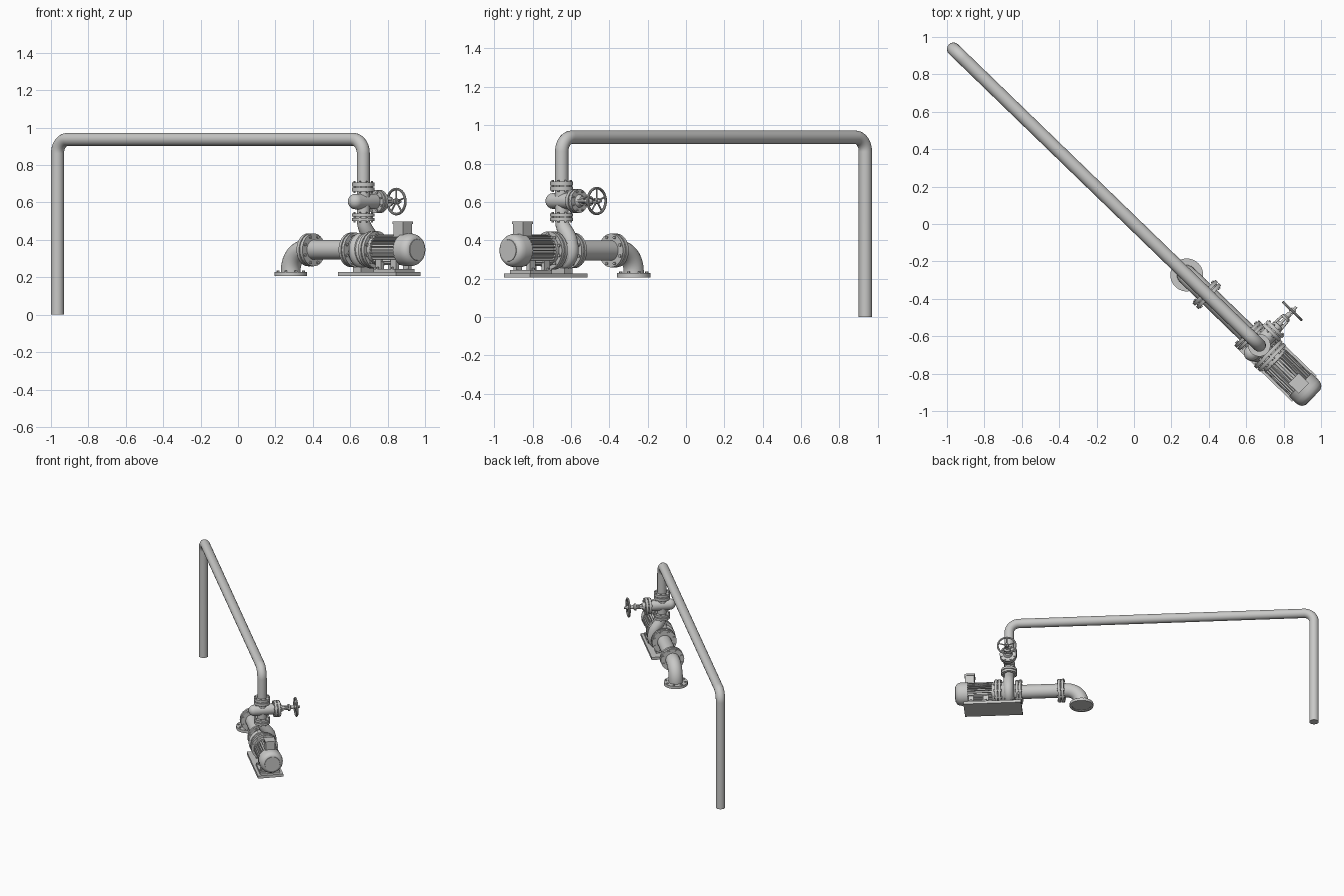
import bpy, bmesh, math
from mathutils import Vector, Matrix

cube = bpy.data.objects.get("Cube")
if cube:
    bpy.data.objects.remove(cube, do_unlink=True)

steel = bpy.data.materials.new("light_grey_steel")
steel.use_nodes = True
GREY = (0.58, 0.58, 0.57, 1)
steel.diffuse_color = GREY
steel.node_tree.nodes["Principled BSDF"].inputs["Base Color"].default_value = GREY

# Pump frame: X along the shaft, Y toward the handwheel, origin below the riser
FRAME = Matrix.Translation((0.67, -0.648, 0)) @ Matrix.Rotation(math.radians(-44.07), 4, 'Z')
X, Y, Z = Vector((1, 0, 0)), Vector((0, 1, 0)), Vector((0, 0, 1))
SHAFT = 0.347    # shaft height
VALVE = 0.605    # valve height
TOP = 0.937      # overhead pipe height
PIPE = 0.035
SUCTION = 0.053


def finish(bm, name, angle=35):
    bmesh.ops.remove_doubles(bm, verts=bm.verts, dist=0.00005)
    bmesh.ops.recalc_face_normals(bm, faces=bm.faces)
    me = bpy.data.meshes.new(name)
    bm.to_mesh(me)
    bm.free()
    place(me, name, angle)


def place(me, name, angle):
    me.transform(FRAME)
    me.materials.clear()
    me.materials.append(steel)
    me.shade_smooth()
    me.set_sharp_from_angle(angle=math.radians(angle))
    bpy.context.collection.objects.link(bpy.data.objects.new(name, me))


def lathe(bm, profile, at, axis, n=40, caps=True):
    """Revolve (radius, distance) points about an axis through a point."""
    q = axis.to_track_quat('Z', 'Y')
    rings = []
    for r, t in profile:
        rings.append([bm.verts.new(Vector(at) + q @ Vector(
            (r * math.cos(k * math.tau / n), r * math.sin(k * math.tau / n), t))) for k in range(n)])
    for a, b in zip(rings, rings[1:]):
        for k in range(n):
            j = (k + 1) % n
            bm.faces.new((a[k], a[j], b[j], b[k]))
    if caps:
        bm.faces.new(rings[0])
        bm.faces.new(rings[-1])


def rod(bm, a, b, r, n=12):
    a, b = Vector(a), Vector(b)
    lathe(bm, [(r, 0), (r, (b - a).length)], a, b - a, n)


def box(bm, centre, size):
    m = Matrix.Translation(centre) @ Matrix.Diagonal((*size, 1))
    bmesh.ops.create_cube(bm, size=1, matrix=m)


def turned(name, profile, at, axis, n=40):
    bm = bmesh.new()
    lathe(bm, profile, at, axis, n)
    finish(bm, name)


def flange(name, at, axis, r, half, bolts=8):
    """Two bolted discs with a narrow joint between them."""
    bm = bmesh.new()
    g = 0.003
    lathe(bm, [(r, -half), (r, -g), (r * 0.8, -g), (r * 0.8, g), (r, g), (r, half)], at, axis)
    q = axis.to_track_quat('Z', 'Y')
    for k in range(bolts):
        a = (k + 0.5) * math.tau / bolts
        p = Vector(at) + q @ Vector((math.cos(a), math.sin(a), 0)) * r * 0.84
        rod(bm, p - axis * (half + 0.007), p + axis * (half + 0.007), r * 0.1, 6)
    finish(bm, name)


def tube(name, points, radius, scales=None):
    """Sweep a round section along a path."""
    cu = bpy.data.curves.new(name, 'CURVE')
    cu.dimensions = '3D'
    cu.bevel_depth = radius
    cu.bevel_resolution = 8
    cu.use_fill_caps = True
    sp = cu.splines.new('POLY')
    sp.points.add(len(points) - 1)
    for i, p in enumerate(points):
        sp.points[i].co = (*p, 1)
        sp.points[i].radius = scales[i] if scales else 1
    ob = bpy.data.objects.new(name + "_path", cu)
    bpy.context.collection.objects.link(ob)
    dg = bpy.context.evaluated_depsgraph_get()
    me = bpy.data.meshes.new_from_object(ob.evaluated_get(dg))
    me.name = name
    bpy.data.objects.remove(ob, do_unlink=True)
    place(me, name, 50)


def bend(cx, cz, r, start, end, n=12):
    """Arc points in the XZ plane."""
    return [(cx + r * math.cos(math.radians(start + (end - start) * i / n)), 0,
             cz + r * math.sin(math.radians(start + (end - start) * i / n))) for i in range(n + 1)]


# Overhead delivery pipe
FAR, B = -2.276, 0.075
tube("delivery_pipe", [(0, 0, 0.69)] + bend(-B, TOP - B, B, 0, 90)
     + bend(FAR + B, TOP - B, B, 90, 180) + [(FAR, 0, 0)], PIPE)

# Suction line with its elbow and flanges
tube("suction_pipe", [(-0.06, 0, SHAFT), (-0.39, 0, SHAFT)], SUCTION)
tube("suction_elbow", [(-0.38, 0, SHAFT)] + bend(-0.43, SHAFT - 0.11, 0.11, 90, 180)
     + [(-0.54, 0, 0.22)], SUCTION)
flange("suction_joint", (-0.39, 0, SHAFT), X, 0.088, 0.022)
bm = bmesh.new()
lathe(bm, [(0.07, 0.005), (0.07, 0), (0.088, 0), (0.088, 0.022), (0.06, 0.022)], (-0.54, 0, 0.207), Z)
for k in range(8):
    a = (k + 0.5) * math.tau / 8
    c, s = 0.073 * math.cos(a) - 0.54, 0.073 * math.sin(a)
    rod(bm, (c, s, 0.22), (c, s, 0.237), 0.008, 6)
finish(bm, "inlet_flange")

# Pump casing: central body, growing scroll and swan neck outlet
turned("pump_body", [(0.055, -0.08), (0.06, -0.04), (0.085, -0.033), (0.09, 0.03), (0.07, 0.06)],
       (0, 0, SHAFT), X)
path, scales = [], []
for i in range(33):
    a = math.radians(110 + 270 * i / 32)
    path.append((0, 0.072 * math.cos(a), SHAFT + 0.072 * math.sin(a)))
    scales.append(0.7 + 0.4 * i / 32)
path += [(0, 0.058, 0.405), (0, 0.038, 0.435), (0, 0.016, 0.462), (0, 0.004, 0.485), (0, 0, 0.51)]
scales += [1.15, 1.15, 1.1, 1.03, 1]
tube("pump_scroll", path, PIPE, scales)
flange("pump_inlet_flange", (-0.075, 0, SHAFT), X, 0.092, 0.02)
flange("motor_adapter_flange", (0.08, 0, SHAFT), X, 0.1, 0.022, 10)

# Motor: finned barrel, rounded fan cowl, terminal box
turned("motor_barrel", [(0.08, 0.09), (0.08, 0.125), (0.069, 0.127), (0.069, 0.32)], (0, 0, SHAFT), X)
bm = bmesh.new()
for k in range(28):
    m = Matrix.Translation((0.22, 0, SHAFT)) @ Matrix.Rotation(k * math.tau / 28, 4, 'X')
    m = m @ Matrix.Translation((0, 0, 0.073)) @ Matrix.Diagonal((0.2, 0.005, 0.018, 1))
    bmesh.ops.create_cube(bm, size=1, matrix=m)
finish(bm, "motor_fins")
turned("fan_cowl", [(0.07, 0.305), (0.086, 0.305), (0.087, 0.355), (0.083, 0.375), (0.074, 0.39),
                    (0.06, 0.398), (0.057, 0.398), (0.056, 0.401)], (0, 0, SHAFT), X)
bm = bmesh.new()
box(bm, (0.293, 0, 0.452), (0.07, 0.07, 0.07))
box(bm, (0.293, 0, 0.492), (0.078, 0.078, 0.013))
finish(bm, "terminal_box")

# Base plate, feet and hold-down bolts
bm = bmesh.new()
box(bm, (0.12, 0, 0.217), (0.43, 0.19, 0.022))
finish(bm, "base_plate")
bm = bmesh.new()
box(bm, (0, 0, 0.24), (0.06, 0.1, 0.03))
box(bm, (0.23, 0, 0.236), (0.16, 0.15, 0.018))
for x in (0.17, 0.28):
    for y in (-0.048, 0.048):
        box(bm, (x, y, 0.265), (0.04, 0.024, 0.06))
        rod(bm, (x, y * 1.4, 0.24), (x, y * 1.4, 0.256), 0.008, 6)
finish(bm, "support_feet")

# Valve body on the riser
flange("lower_riser_flange", (0, 0, 0.521), Z, 0.06, 0.02)
flange("upper_riser_flange", (0, 0, 0.683), Z, 0.06, 0.024)
tube("valve_riser", [(0, 0, 0.52), (0, 0, 0.69)], PIPE)
R = 0.041
dome = [(R * math.sin(math.radians(a)) + 0.0005, -0.06 - R * math.cos(math.radians(a)))
        for a in range(0, 91, 15)]
turned("valve_body", dome + [(R, 0.1)], (0, 0, VALVE), Y)
flange("bonnet_flange", (0, 0.108, VALVE), Y, 0.062, 0.021)

# Bonnet, yoke arms and stem
bm = bmesh.new()
hub = (0, 0, VALVE)
lathe(bm, [(0.036, 0.125), (0.024, 0.15), (0.014, 0.152), (0.014, 0.168)], hub, Y, 24)
lathe(bm, [(0.026, 0.195), (0.026, 0.207), (0.014, 0.215), (0.014, 0.235)], hub, Y, 24)
lathe(bm, [(0.008, 0.14), (0.008, 0.285)], hub, Y, 16)
for s in (-1, 1):
    rod(bm, (s * 0.026, 0.13, VALVE), (s * 0.02, 0.2, VALVE), 0.007)
finish(bm, "valve_yoke")

# Handwheel
bm = bmesh.new()
rim = [(0.067 + 0.007 * math.cos(k * math.tau / 10), 0.254 + 0.007 * math.sin(k * math.tau / 10))
       for k in range(11)]
lathe(bm, rim, hub, Y, 40, caps=False)
lathe(bm, [(0.015, 0.24), (0.015, 0.268)], hub, Y, 20)
for k in range(5):
    a = math.radians(90) + k * math.tau / 5
    rod(bm, (0, 0.254, VALVE), (0.066 * math.cos(a), 0.254, VALVE + 0.066 * math.sin(a)), 0.0045, 8)
finish(bm, "handwheel")
